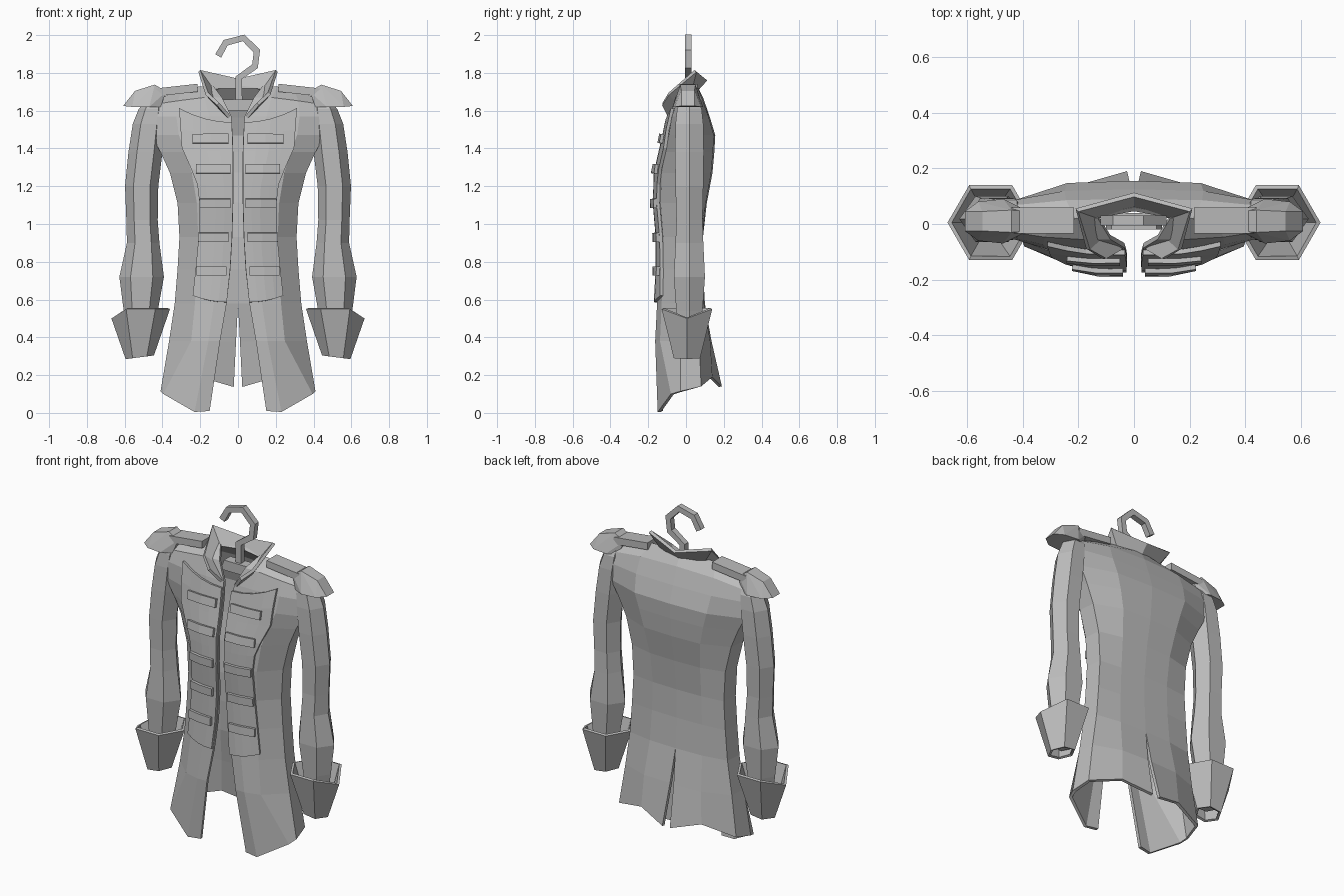
import bpy, bmesh, math
from mathutils import Vector
from mathutils.bvhtree import BVHTree

if "Cube" in bpy.data.objects:
    bpy.data.objects.remove(bpy.data.objects["Cube"], do_unlink=True)

GREY = (0.5, 0.5, 0.5, 1)
cloth = bpy.data.materials.new("grey cloth")
cloth.use_nodes = True
cloth.diffuse_color = GREY
cloth.node_tree.nodes["Principled BSDF"].inputs["Base Color"].default_value = GREY


def finish(name, bm, mirror=True, thick=0, offset=-1):
    """Turn a bmesh into a flat shaded object with optional mirror and thickness."""
    mesh = bpy.data.meshes.new(name)
    bm.to_mesh(mesh)
    bm.free()
    mesh.materials.append(cloth)
    obj = bpy.data.objects.new(name, mesh)
    bpy.context.collection.objects.link(obj)
    if mirror:
        obj.modifiers.new("mirror", "MIRROR").merge_threshold = 0.002
    if thick:
        solid = obj.modifiers.new("thickness", "SOLIDIFY")
        solid.thickness, solid.offset = thick, offset
    return obj


def loft(rows, closed=False, caps=False):
    """Skin a list of equal-length point rows with quads."""
    bm = bmesh.new()
    grid = [[bm.verts.new(p) for p in row] for row in rows]
    n = len(rows[0])
    for a, b in zip(grid, grid[1:]):
        for j in range(n if closed else n - 1):
            k = (j + 1) % n
            bm.faces.new((a[j], a[k], b[k], b[j]))
    if caps:
        bm.faces.new(grid[0][::-1])
        bm.faces.new(grid[-1])
    if closed:
        bmesh.ops.recalc_face_normals(bm, faces=bm.faces)
    return bm


def hull(points):
    bm = bmesh.new()
    for p in points:
        bm.verts.new(p)
    bmesh.ops.convex_hull(bm, input=bm.verts)
    return bm


def hexagon(cx, cy, z, rx, ry):
    angles = [math.radians(60 * i) for i in range(6)]
    return [(cx + rx * math.cos(a), cy + ry * math.sin(a), z) for a in angles]


# Coat body: half cross-sections from front edge, round the side, to back centre
def section(z, front_x, front_y, side_x, side_r, back_y, back_x=0, drop=0):
    pts = [(front_x, front_y),
           (front_x + 0.4 * (side_x * 0.68 - front_x), front_y * 1.02),
           (side_x * 0.68, front_y * 0.86),
           (side_x, 0.02 - side_r),
           (side_x * 0.97, 0.02 + side_r),
           (side_x * 0.52, back_y * 0.95),
           (back_x, back_y)]
    return [(x, y, z - drop * max(0, x - 0.2)) for x, y in pts]


hem = [(0.15, -0.14, 0.01), (0.23, -0.15, 0.005), (0.395, -0.08, 0.10),
       (0.41, -0.03, 0.115), (0.39, 0.08, 0.14), (0.2, 0.14, 0.19), (0.025, 0.19, 0.14)]
body_rows = [hem] + [section(*r) for r in (
    (0.38, 0.095, -0.16, 0.365, 0.05, 0.135, 0.012),
    (0.58, 0.06, -0.15, 0.335, 0.05, 0.10),
    (0.76, 0.04, -0.14, 0.32, 0.05, 0.09),
    (0.93, 0.03, -0.14, 0.31, 0.05, 0.09),
    (1.11, 0.025, -0.155, 0.32, 0.05, 0.11),
    (1.27, 0.025, -0.15, 0.36, 0.05, 0.14),
    (1.38, 0.025, -0.125, 0.41, 0.055, 0.15),
    (1.47, 0.028, -0.105, 0.46, 0.06, 0.155),
    (1.57, 0.035, -0.085, 0.48, 0.06, 0.125),
    (1.67, 0.085, -0.055, 0.47, 0.045, 0.09, 0, 0.15),
)]
# Shoulder seam: front and back meet on one line
body_rows.append([(x, y, 1.73 - 0.28 * max(0, x - 0.2)) for x, y in (
    (0.13, 0.02), (0.21, 0.02), (0.3, 0.02), (0.45, 0.02),
    (0.44, 0.02), (0.21, 0.02), (0, 0.06))])
body = loft(body_rows)
surface = BVHTree.FromBMesh(body)
finish("coat_body", body, thick=0.018)


# Panels that lie on the coat front
def on_front(x, z, lift):
    hit = surface.ray_cast(Vector((x, -1, z)), Vector((0, 1, 0)))[0]
    if hit is None:
        hit = surface.find_nearest(Vector((x, -0.15, z)))[0]
    return (x, hit.y - lift, z)


def panel(name, edges, lift, thick, cols=5):
    rows = []
    for z_in, x_in, z_out, x_out in edges:
        row = []
        for i in range(cols):
            t = i / (cols - 1)
            row.append(on_front(x_in + (x_out - x_in) * t,
                                z_in + (z_out - z_in) * t * t, lift))
        rows.append(row)
    finish(name, loft(rows), thick=thick, offset=1)


panel("chest_panel", (
    (0.585, 0.06, 0.62, 0.235), (0.76, 0.042, 0.76, 0.22),
    (0.93, 0.032, 0.93, 0.205), (1.11, 0.027, 1.11, 0.20),
    (1.2, 0.027, 1.21, 0.212), (1.27, 0.027, 1.29, 0.245),
    (1.38, 0.027, 1.40, 0.295), (1.47, 0.03, 1.5, 0.302),
    (1.535, 0.033, 1.61, 0.31)), 0.002, 0.017)

# Five fastening straps on each side
for i, (z, x0, x1) in enumerate((
        (0.75, 0.06, 0.215), (0.93, 0.05, 0.205), (1.11, 0.04, 0.20),
        (1.29, 0.04, 0.22), (1.45, 0.05, 0.24))):
    panel("strap_%d" % (i + 1),
          ((z - 0.024, x0, z - 0.024, x1), (z + 0.024, x0, z + 0.024, x1)), 0.017, 0.019, 3)

# Sleeves
sleeve = [hexagon(cx, 0.018, z, rx, ry) for z, cx, rx, ry in (
    (0.34, 0.515, 0.06, 0.065), (0.54, 0.515, 0.09, 0.08),
    (0.72, 0.51, 0.118, 0.095), (0.90, 0.502, 0.086, 0.085),
    (1.02, 0.508, 0.083, 0.08), (1.2, 0.51, 0.088, 0.085),
    (1.38, 0.49, 0.09, 0.088), (1.53, 0.472, 0.085, 0.085),
    (1.61, 0.455, 0.07, 0.075), (1.66, 0.44, 0.04, 0.045))]
finish("sleeve", loft(sleeve, closed=True, caps=True))

# Flared cuffs, lower at the outer corner
cuff_top = [(x, y, z - (0.05 if x > 0.65 else 0))
            for x, y, z in hexagon(0.515, 0.005, 0.55, 0.155, 0.155)]
cuff_low = [(x, y, z - 0.13 * (x - 0.515))
            for x, y, z in hexagon(0.52, 0.005, 0.295, 0.075, 0.08)]
finish("cuff", loft([cuff_low, cuff_top], closed=True), thick=0.016)

# Shoulder boards: flat strap and faceted pad
finish("shoulder_strap", hull(
    [(x, y, z + dz) for x, z in ((0.215, 1.70), (0.44, 1.675))
     for y in (-0.035, 0.06) for dz in (0, 0.042)]))
pad = [(x, 0.01 + s * w, z) for s in (-1, 1) for x, w, z in (
    (0.41, 0.05, 1.62), (0.47, 0.08, 1.62), (0.56, 0.07, 1.62), (0.608, 0.035, 1.625),
    (0.38, 0.035, 1.70), (0.44, 0.04, 1.738), (0.545, 0.035, 1.705))]
finish("shoulder_pad", hull(pad))

# Standing collar, open at the front
collar_low = [(0.045, -0.09, 1.565), (0.12, -0.05, 1.64), (0.135, 0.025, 1.71), (0, 0.06, 1.715)]
collar_top = [(0.105, -0.125, 1.635), (0.165, -0.09, 1.69), (0.205, 0.05, 1.81), (0, 0.105, 1.765)]
finish("collar", loft([collar_low, collar_top]), thick=0.018, offset=0)

# Hanger: square hook and a short bar in the neck
path = [Vector(p) for p in ((-0.105, 1.89), (-0.065, 1.96), (0.03, 1.985), (0.1, 1.915),
                            (0.09, 1.835), (0.005, 1.775), (0.005, 1.6))]
rings = []
for i, p in enumerate(path):
    ends = path[max(i - 1, 0)], path[min(i + 1, len(path) - 1)]
    t = (ends[1] - ends[0]).normalized()
    n = Vector((-t.y, t.x)) * 0.018
    rings.append([(p.x + s * n.x, y, p.y + s * n.y)
                  for s, y in ((-1, -0.005), (1, -0.005), (1, 0.03), (-1, 0.03))])
finish("hanger_hook", loft(rings, closed=True, caps=True), mirror=False)
finish("hanger_bar", hull([(s * x, y, z) for s in (-1, 1) for x, z in ((0.08, 1.66), (0.1, 1.6))
                           for y in (-0.02, 0.04)]), mirror=False)
